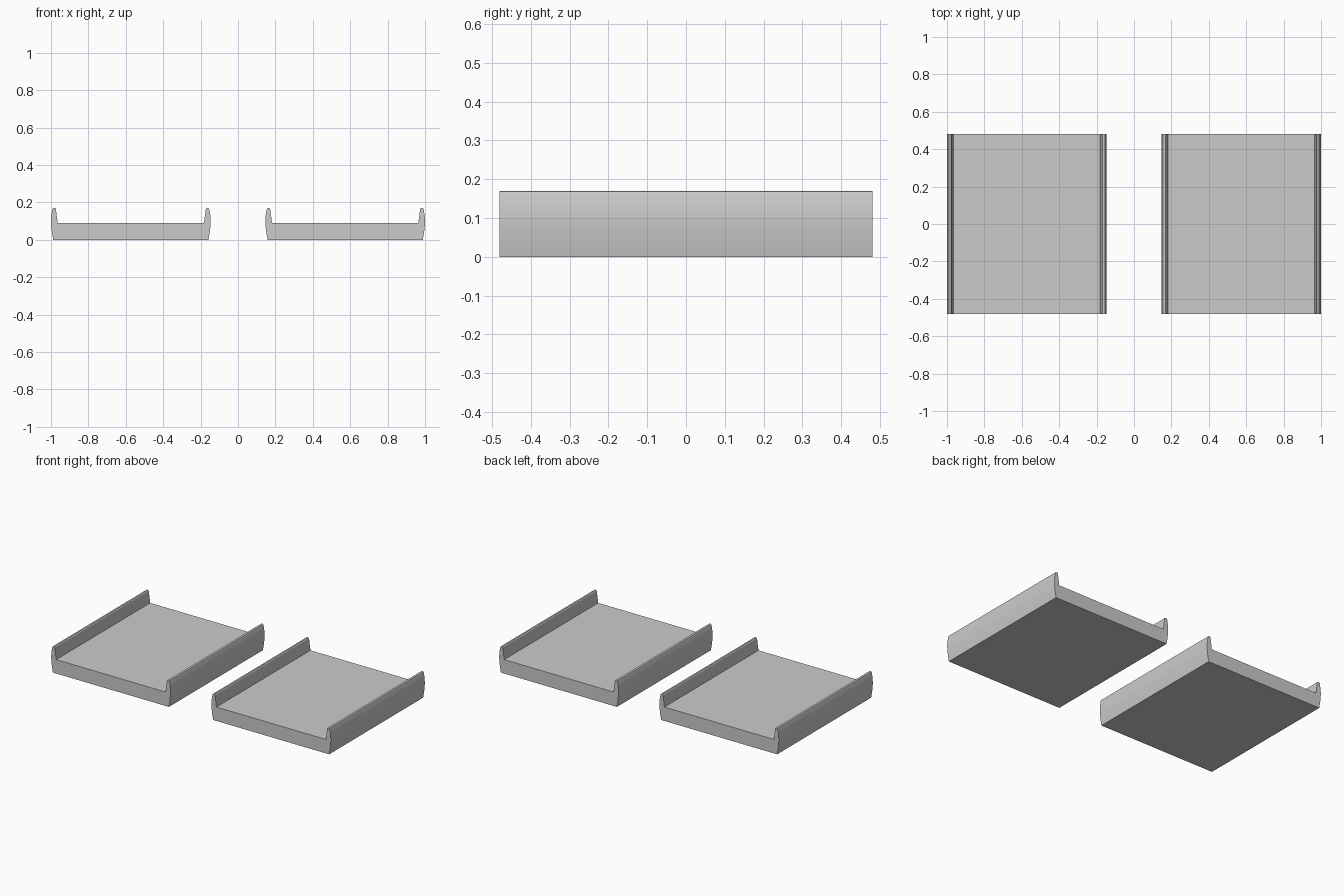
import bpy
import bmesh
import math

cube = bpy.data.objects.get("Cube")
if cube:
    bpy.data.objects.remove(cube, do_unlink=True)

DEPTH = 0.96      # front to back
CENTRE = 0.573    # sideways distance of each tray from the middle

grey = bpy.data.materials.new("light grey")
grey.use_nodes = True
colour = (0.6, 0.6, 0.6, 1)
grey.diffuse_color = colour
grey.node_tree.nodes["Principled BSDF"].inputs["Base Color"].default_value = colour

# Half cross-section (x, z): bowed outer wall, rounded lip, inner wall to the floor
half = [(0.415, 0), (0.422, 0.04), (0.426, 0.075), (0.427, 0.10), (0.425, 0.13),
        (0.420, 0.16), (0.417, 0.168), (0.413, 0.17), (0.405, 0.17),
        (0.401, 0.165), (0.391, 0.09)]
section = half + [(-x, z) for x, z in reversed(half)]


def make_tray(name, centre_x):
    """Extrude the channel section from front to back."""
    bm = bmesh.new()
    face = bm.faces.new([bm.verts.new((x, -DEPTH / 2, z)) for x, z in section])
    result = bmesh.ops.extrude_face_region(bm, geom=[face], use_keep_orig=True)
    moved = [v for v in result["geom"] if isinstance(v, bmesh.types.BMVert)]
    bmesh.ops.translate(bm, verts=moved, vec=(0, DEPTH, 0))
    bmesh.ops.recalc_face_normals(bm, faces=bm.faces)
    mesh = bpy.data.meshes.new(name)
    bm.to_mesh(mesh)
    bm.free()
    mesh.materials.append(grey)
    tray = bpy.data.objects.new(name, mesh)
    tray.location.x = centre_x
    bpy.context.collection.objects.link(tray)
    # Smooth the bowed sides, keep the ends and floor crisp
    bpy.ops.object.select_all(action="DESELECT")
    tray.select_set(True)
    bpy.context.view_layer.objects.active = tray
    bpy.ops.object.shade_smooth_by_angle(angle=math.radians(30))


make_tray("right_tray", -CENTRE)
make_tray("left_tray", CENTRE)
